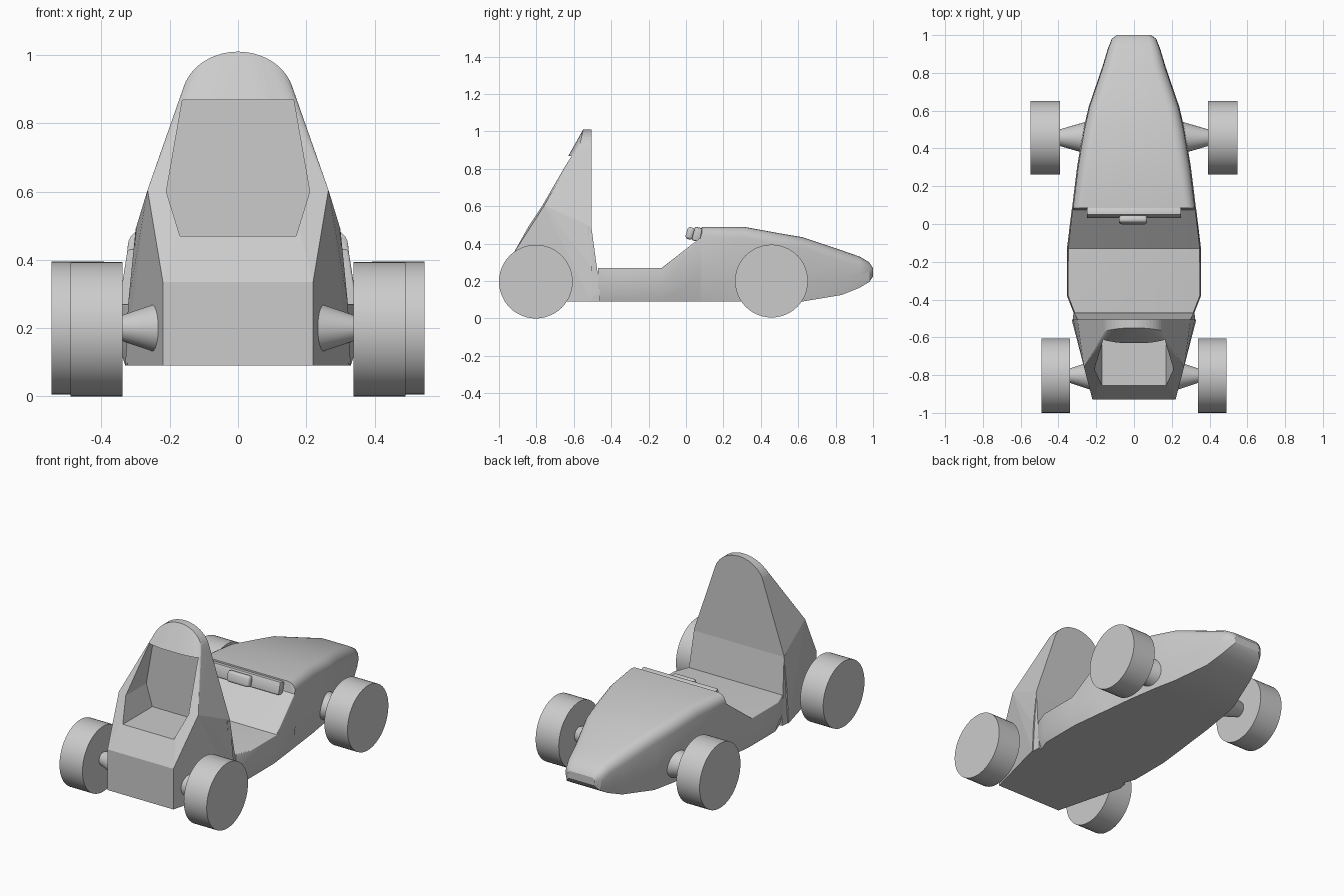
import bpy, bmesh
from math import sin, cos, pi, radians
from mathutils import Matrix

old = bpy.data.objects.get("Cube")
if old:
    bpy.data.objects.remove(old, do_unlink=True)

grey = bpy.data.materials.new("plain_grey")
grey.use_nodes = True
grey.diffuse_color = (0.6, 0.6, 0.6, 1)
grey.node_tree.nodes["Principled BSDF"].inputs["Base Color"].default_value = (0.6, 0.6, 0.6, 1)


def finish(name, bm, smooth=None):
    bmesh.ops.recalc_face_normals(bm, faces=bm.faces)
    mesh = bpy.data.meshes.new(name)
    bm.to_mesh(mesh)
    bm.free()
    mesh.materials.append(grey)
    ob = bpy.data.objects.new(name, mesh)
    bpy.context.collection.objects.link(ob)
    bpy.ops.object.select_all(action='DESELECT')
    ob.select_set(True)
    bpy.context.view_layer.objects.active = ob
    if smooth:
        bpy.ops.object.shade_smooth_by_angle(angle=radians(smooth))
    return ob


def hull(name, half_points):
    """Convex solid from points mirrored across x."""
    bm = bmesh.new()
    for x, y, z in half_points:
        bm.verts.new((x, y, z))
        if x > 0:
            bm.verts.new((-x, y, z))
    res = bmesh.ops.convex_hull(bm, input=bm.verts)
    loose = {v for v in res["geom_interior"] if isinstance(v, bmesh.types.BMVert)}
    bmesh.ops.delete(bm, geom=list(loose), context='VERTS')
    bmesh.ops.dissolve_limit(bm, angle_limit=radians(1), verts=bm.verts, edges=bm.edges)
    return finish(name, bm)


def box(name, loc, size, tilt, bevel, segments):
    bm = bmesh.new()
    bmesh.ops.create_cube(bm, size=1, matrix=Matrix.Diagonal((*size, 1)))
    bmesh.ops.bevel(bm, geom=bm.edges[:], offset=bevel, segments=segments,
                    profile=0.5, affect='EDGES')
    bmesh.ops.transform(bm, verts=bm.verts,
                        matrix=Matrix.Translation(loc) @ Matrix.Rotation(radians(tilt), 4, 'X'))
    return finish(name, bm, 40)


def cylinder_x(name, x0, x1, y, z, r0, r1):
    """Cylinder or cone lying along x, from x0 to x1."""
    bm = bmesh.new()
    m = (Matrix.Translation(((x0 + x1) / 2, y, z)) @
         Matrix.Rotation(pi / 2 if x1 > x0 else -pi / 2, 4, 'Y'))
    bmesh.ops.create_cone(bm, cap_ends=True, segments=48, radius1=r0, radius2=r1,
                          depth=abs(x1 - x0), matrix=m)
    return finish(name, bm, 40)


# Lower body: cross-sections (y, half width, bottom, top, corner radius)
sections = [
    (-0.47, 0.32, 0.09, 0.27, 0.005),
    (-0.38, 0.355, 0.09, 0.27, 0.005),
    (-0.13, 0.355, 0.09, 0.27, 0.005),
    (0.075, 0.33, 0.09, 0.43, 0.01),
    (0.085, 0.328, 0.09, 0.49, 0.05),
    (0.31, 0.3, 0.09, 0.49, 0.06),
    (0.5, 0.268, 0.09, 0.455, 0.06),
    (0.62, 0.24, 0.09, 0.435, 0.06),
    (0.83, 0.168, 0.125, 0.365, 0.06),
    (0.93, 0.138, 0.165, 0.33, 0.05),
    (0.98, 0.118, 0.195, 0.3, 0.04),
    (1.0, 0.09, 0.225, 0.27, 0.018),
]


def section_points(w, zb, zt, r):
    top_w = w * 0.985
    half = [(w * 0.93, zb), (w, zb + (zt - zb) * 0.4)]
    for i in range(6):
        a = i / 5 * pi / 2
        half.append((top_w - r + r * cos(a), zt - r + r * sin(a)))
    return half + [(-x, z) for x, z in reversed(half)]


bm = bmesh.new()
rings = [[bm.verts.new((x, y, z)) for x, z in section_points(w, zb, zt, r)]
         for y, w, zb, zt, r in sections]
for a, b in zip(rings, rings[1:]):
    for i in range(len(a)):
        j = (i + 1) % len(a)
        bm.faces.new((a[i], a[j], b[j], b[i]))
bm.faces.new(rings[0])
bm.faces.new(rings[-1])
finish("lower_body", bm, 32)

# Tall seat shell with an arched top
arch = []
for i in range(13):
    a = i / 12 * pi / 2
    x = 0.165 * cos(a) if i < 12 else 0
    z = 0.87 + 0.14 * sin(a)
    arch += [(x, -0.505, z), (x, -0.58 + 0.03 * sin(a), z)]
shell = hull("seat_shell", arch + [
    (0.3, -0.505, 0.49), (0.322, -0.505, 0.27), (0.33, -0.505, 0.09),
    (0.265, -0.757, 0.605), (0.22, -0.93, 0.335), (0.22, -0.93, 0.09)])

# Open recess in the back of the shell
outline = [(0.163, 0.868), (0.21, 0.6), (0.17, 0.47)]
cutter = hull("recess_cutter", [(x, y, z) for x, z in outline for y in (-1.1, -0.574)])
cutter.hide_render = True
mod = shell.modifiers.new("recess", 'BOOLEAN')
mod.operation = 'DIFFERENCE'
mod.solver = 'EXACT'
mod.object = cutter
bpy.context.view_layer.objects.active = shell
bpy.ops.object.modifier_apply(modifier=mod.name)
bpy.data.objects.remove(cutter, do_unlink=True)

# Sloping lower part of the seat back
hull("seat_back_pad", [(0.3, -0.506, 0.49), (0.32, -0.46, 0.15), (0.32, -0.46, 0.09),
                       (0.3, -0.53, 0.49), (0.325, -0.53, 0.09)])

# Dashboard bar and central grip
box("dashboard_bar", (0, 0.06, 0.45), (0.5, 0.045, 0.075), -15, 0.008, 2)
box("dashboard_grip", (-0.005, 0.022, 0.455), (0.15, 0.04, 0.065), -15, 0.015, 3)

# Wheels and tapered axles
for side, s in (("left", 1), ("right", -1)):
    cylinder_x("front_wheel_" + side, s * 0.393, s * 0.547, 0.457, 0.2, 0.195, 0.195)
    cylinder_x("rear_wheel_" + side, s * 0.338, s * 0.491, -0.803, 0.197, 0.197, 0.197)
    cylinder_x("front_axle_" + side, s * 0.235, s * 0.4, 0.457, 0.2, 0.09, 0.042)
    cylinder_x("rear_axle_" + side, s * 0.23, s * 0.345, -0.803, 0.2, 0.075, 0.036)
